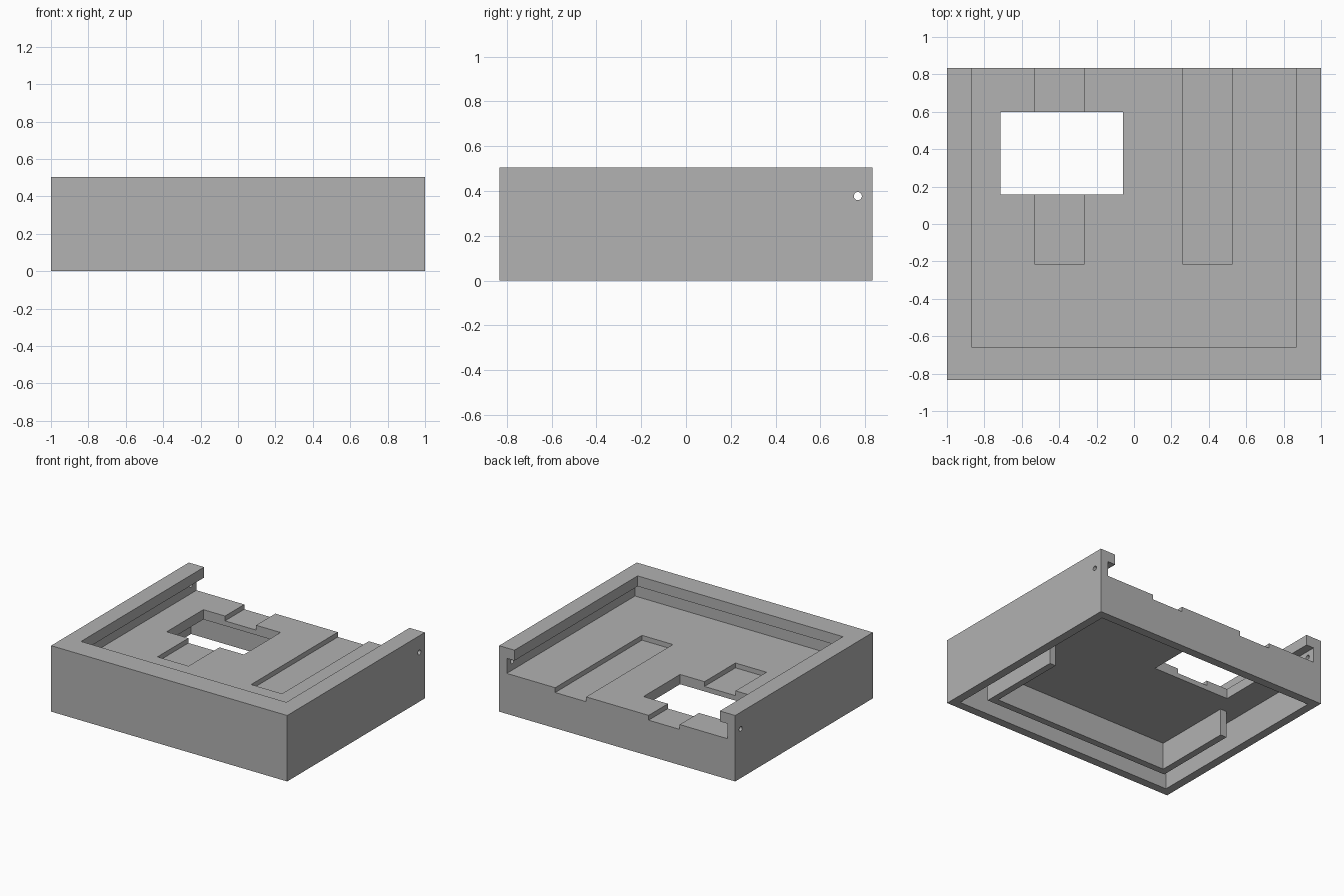
import bpy
import bmesh
from mathutils import Matrix, Vector

if "Cube" in bpy.data.objects:
    bpy.data.objects.remove(bpy.data.objects["Cube"], do_unlink=True)

# Single matte grey
grey = bpy.data.materials.new("grey plastic")
grey.use_nodes = True
colour = (0.445, 0.445, 0.445, 1)
grey.diffuse_color = colour
grey.node_tree.nodes["Principled BSDF"].inputs["Base Color"].default_value = colour

HEIGHT = 0.505
HALF_Y = 0.833
FLOOR = 0.31      # top of the tray floor
CEILING = 0.235   # underside of the tray floor
WALL = 0.065
OVER = 0.2        # overrun of cutters past the body


def finish(name, bm):
    mesh = bpy.data.meshes.new(name)
    bm.to_mesh(mesh)
    bm.free()
    mesh.materials.append(grey)
    obj = bpy.data.objects.new(name, mesh)
    bpy.context.collection.objects.link(obj)
    return obj


def box(name, x, y, z):
    """Box from (low, high) ranges on each axis."""
    bm = bmesh.new()
    size = Vector([r[1] - r[0] for r in (x, y, z)])
    centre = Vector([(r[0] + r[1]) / 2 for r in (x, y, z)])
    bmesh.ops.create_cube(bm, size=1, matrix=Matrix.Translation(centre) @ Matrix.Diagonal(size).to_4x4())
    return finish(name, bm)


def cut(target, cutter):
    mod = target.modifiers.new("cut", "BOOLEAN")
    mod.operation = "DIFFERENCE"
    mod.solver = "EXACT"
    mod.object = cutter
    bpy.context.view_layer.objects.active = target
    bpy.ops.object.modifier_apply(modifier=mod.name)
    bpy.data.objects.remove(cutter, do_unlink=True)


# Case block
case = box("case_body", (-1, 1), (-HALF_Y, HALF_Y), (0, HEIGHT))
back = HALF_Y + OVER

# Underside cavity
cut(case, box("cavity", (-1 + WALL, 1 - WALL), (-HALF_Y + WALL, HALF_Y - WALL), (-OVER, CEILING)))

# Sliding lid slot, wider than the opening above it
cut(case, box("lid_slot", (-1 + WALL, 1 - WALL), (-0.718, back), (FLOOR, 0.425)))
cut(case, box("lid_opening", (-0.87, 0.87), (-0.657, back), (0.37, HEIGHT + OVER)))

# Shallow strap channels in the tray floor, open at the back
for low, high in ((-0.53, -0.267), (0.263, 0.525)):
    cut(case, box("channel", (low, high), (-0.217, back), (0.273, 0.4)))

# Window through the tray floor
cut(case, box("window", (-0.714, -0.06), (0.157, 0.6), (0.1, 0.4)))

# Pin hole across both side walls
bm = bmesh.new()
bmesh.ops.create_cone(bm, cap_ends=True, segments=24, radius1=0.018, radius2=0.018, depth=2.4,
                      matrix=Matrix.Translation((0, 0.767, 0.377)) @ Matrix.Rotation(1.5708, 4, "Y"))
cut(case, finish("pin_hole", bm))

# U-shaped rib hanging below the tray floor
rib = box("underside_rib", (-0.828, 0.776), (-0.66, 0.015), (0.028, CEILING + 0.01))
cut(rib, box("rib_inside", (-0.775, 0.725), (-0.607, 0.3), (-OVER, FLOOR)))
